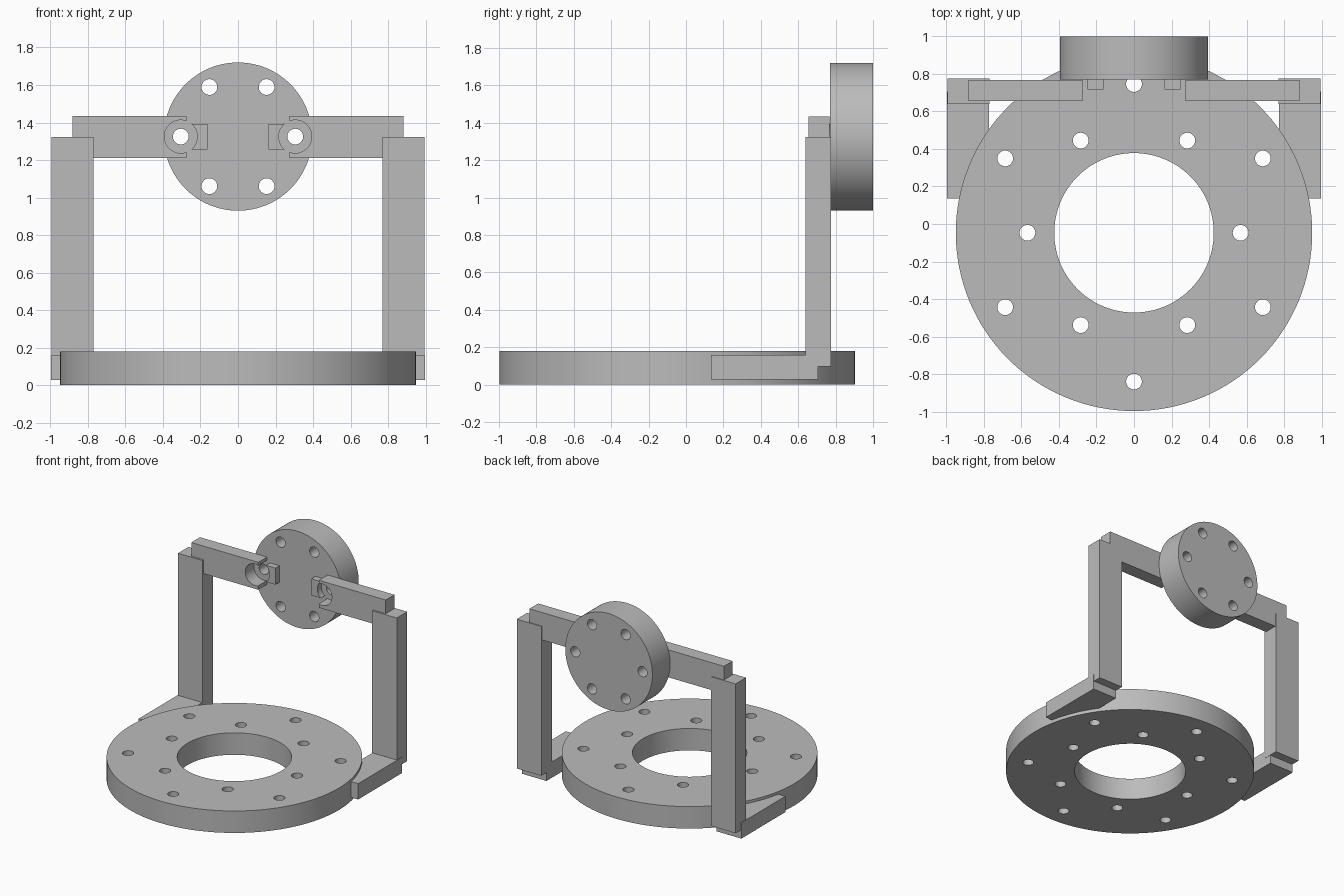
import bpy
import math
from mathutils import Vector

if "Cube" in bpy.data.objects:
    bpy.data.objects.remove(bpy.data.objects["Cube"], do_unlink=True)

grey = bpy.data.materials.new("plain grey")
grey.use_nodes = True
colour = (0.5, 0.5, 0.5, 1)
grey.diffuse_color = colour
grey.node_tree.nodes["Principled BSDF"].inputs["Base Color"].default_value = colour


def cylinder(name, centre, radius, depth, along_y=False, sides=128):
    turn = (math.pi / 2, 0, 0) if along_y else (0, 0, 0)
    bpy.ops.mesh.primitive_cylinder_add(vertices=sides, radius=radius, depth=depth,
                                        location=centre, rotation=turn)
    obj = bpy.context.object
    obj.name = name
    bpy.ops.object.transform_apply(location=True, rotation=True, scale=True)
    obj.data.materials.append(grey)
    return obj


def box(name, low, high):
    low, high = Vector(low), Vector(high)
    bpy.ops.mesh.primitive_cube_add(size=1, location=(low + high) / 2)
    obj = bpy.context.object
    obj.name = name
    obj.scale = high - low
    bpy.ops.object.transform_apply(location=True, rotation=True, scale=True)
    obj.data.materials.append(grey)
    return obj


def combine(obj, other, operation="DIFFERENCE"):
    mod = obj.modifiers.new("cut", "BOOLEAN")
    mod.operation = operation
    mod.solver = "EXACT"
    mod.object = other
    bpy.context.view_layer.objects.active = obj
    bpy.ops.object.modifier_apply(modifier=mod.name)
    bpy.data.objects.remove(other, do_unlink=True)


def smooth(obj):
    bpy.ops.object.select_all(action="DESELECT")
    obj.select_set(True)
    bpy.context.view_layer.objects.active = obj
    bpy.ops.object.shade_smooth_by_angle(angle=math.radians(30))


def bolt_circle(obj, centre, radius, start, along_y=False):
    """Drill six evenly spaced holes through a plate."""
    for i in range(6):
        a = math.radians(start + 60 * i)
        u, v = radius * math.cos(a), radius * math.sin(a)
        offset = Vector((u, 0, v) if along_y else (u, v, 0))
        combine(obj, cylinder("drill", Vector(centre) + offset, 0.042, 1, along_y, 32))


# Base ring with two bolt circles
base_centre = (0, -0.047, 0.09)
base = cylinder("base_ring", base_centre, 0.95, 0.18)
combine(base, cylinder("bore", base_centre, 0.425, 1))
bolt_circle(base, base_centre, 0.793, 30)
bolt_circle(base, base_centre, 0.568, 0)
smooth(base)

# Upright mounting disc
disc_centre = (0, 0.885, 1.325)
disc = cylinder("mounting_disc", disc_centre, 0.395, 0.23, True)
bolt_circle(disc, disc_centre, 0.305, 0, True)
smooth(disc)


def span(side, x0, x1):
    return sorted((side * x0, side * x1))


# Posts, feet, arms and tabs on both sides
for side, label in ((1, "left"), (-1, "right")):
    x0, x1 = span(side, 0.77, 0.993)
    box(label + "_post", (x0, 0.64, 0.098), (x1, 0.775, 1.323))
    x0, x1 = span(side, 0.772, 0.996)
    box(label + "_foot", (x0, 0.135, 0.028), (x1, 0.705, 0.158))
    x0, x1 = span(side, 0.275, 0.882)
    arm = box(label + "_arm", (x0, 0.655, 1.21), (x1, 0.768, 1.435))
    x0, x1 = span(side, 0.163, 0.3)
    tab = box(label + "_tab", (x0, 0.718, 1.257), (x1, 0.772, 1.393))
    # Round clearance around the bolt hole
    for part in (arm, tab):
        combine(part, cylinder("clearance", (side * 0.305, 0.7, 1.325), 0.088, 0.4, True, 64))
        smooth(part)
